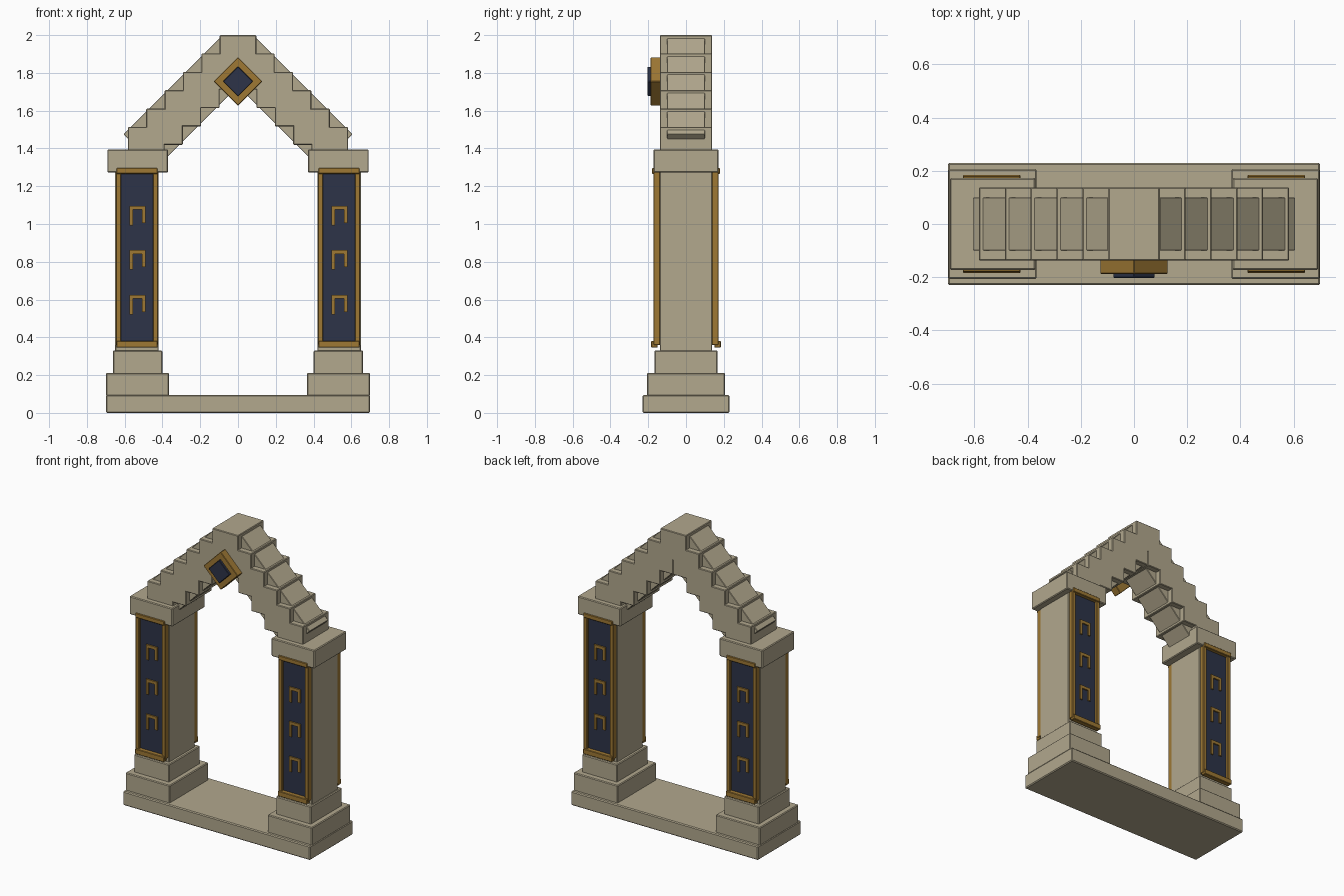
import bpy, math
from mathutils import Matrix, Vector

if "Cube" in bpy.data.objects:
    bpy.data.objects.remove(bpy.data.objects["Cube"])


def material(name, rgb):
    m = bpy.data.materials.new(name)
    m.diffuse_color = (*rgb, 1)
    m.use_nodes = True
    m.node_tree.nodes["Principled BSDF"].inputs["Base Color"].default_value = m.diffuse_color
    return m


STONE = material("sandstone", (0.445, 0.392, 0.27))
GOLD = material("aged gold", (0.342, 0.188, 0.034))
NAVY = material("dark navy", (0.026, 0.034, 0.065))


def box(name, lo, hi, mat, bevel=0.0, tilt=0.0, turn=False):
    """Box between two corners, tilted about y, optionally half-turned about z."""
    lo, hi = Vector(lo), Vector(hi)
    bpy.ops.mesh.primitive_cube_add(size=1)
    ob = bpy.context.object
    ob.name = name
    size, centre = hi - lo, (lo + hi) / 2
    m = (Matrix.Translation(centre) @ Matrix.Rotation(tilt, 4, 'Y')
         @ Matrix.Diagonal((*size, 1)))
    if turn:
        m = Matrix.Rotation(math.pi, 4, 'Z') @ m
    ob.data.transform(m)
    ob.data.materials.append(mat)
    if bevel:
        b = ob.modifiers.new("soft edge", 'BEVEL')
        b.width, b.segments = bevel, 1
    return ob


def panel(cx, turn):
    """Navy inlay with a gold frame and three hooked glyphs."""
    def part(name, x0, x1, y0, y1, z0, z1, mat, bevel=0.0):
        box(name, (cx + x0, y0, z0), (cx + x1, y1, z1), mat, bevel, turn=turn)

    part("inlay", -0.105, 0.105, -0.155, -0.135, 0.36, 1.28, NAVY)
    for x0, x1 in ((-0.112, -0.085), (0.085, 0.112)):
        part("frame_stile", x0, x1, -0.172, -0.138, 0.36, 1.28, GOLD, 0.003)
    part("frame_top", -0.108, 0.108, -0.18, -0.138, 1.266, 1.296, GOLD, 0.003)
    part("frame_bottom", -0.108, 0.108, -0.184, -0.15, 0.345, 0.38, GOLD, 0.003)
    for top in (1.096, 0.862, 0.625):
        part("glyph_bar", -0.04, 0.044, -0.164, -0.15, top - 0.02, top, GOLD)
        part("glyph_long_leg", -0.04, -0.022, -0.164, -0.15, top - 0.103, top - 0.02, GOLD)
        part("glyph_short_leg", 0.026, 0.044, -0.164, -0.15, top - 0.09, top - 0.02, GOLD)


# Threshold slab
box("base", (-0.7, -0.23, 0), (0.7, 0.23, 0.095), STONE, 0.006)

# Columns: plinths, shaft, capital
for side in (-1, 1):
    t = side < 0
    box("lower_plinth", (0.366, -0.207, 0.09), (0.698, 0.207, 0.212), STONE, 0.005, turn=t)
    box("upper_plinth", (0.4, -0.167, 0.205), (0.662, 0.167, 0.33), STONE, 0.005, turn=t)
    box("shaft", (0.42, -0.138, 0.325), (0.65, 0.138, 1.28), STONE, 0.004, turn=t)
    box("capital", (0.37, -0.173, 1.272), (0.692, 0.173, 1.395), STONE, 0.005, turn=t)
    # Decorated panels on the front and back of each column
    for turn in (False, True):
        panel(side * 0.535, turn)

# Stepped gable blocks
STEP = 0.0972
for i in range(6):
    for side in ((1,) if i == 0 else (-1, 1)):
        x, z = side * STEP * i, 1.903 - STEP * i
        box("gable_block", (x - 0.097, -0.138, z - 0.095),
            (x + 0.097, 0.138, z + 0.097), STONE, 0.004)

# Sloping beams running through the blocks
for side in (-1, 1):
    x, z = side * 0.264, 1.641
    box("gable_beam", (x - 0.36, -0.1, z - 0.125), (x + 0.36, 0.1, z + 0.125),
        STONE, 0.003, tilt=side * math.pi / 4)

# Diamond emblem at the front of the peak
for name, half, y0, mat in (("emblem_frame", 0.091, -0.187, GOLD),
                            ("emblem_gem", 0.056, -0.203, NAVY)):
    box(name, (-half, y0, 1.755 - half), (half, -0.13, 1.755 + half), mat,
        0.003, tilt=math.pi / 4)
